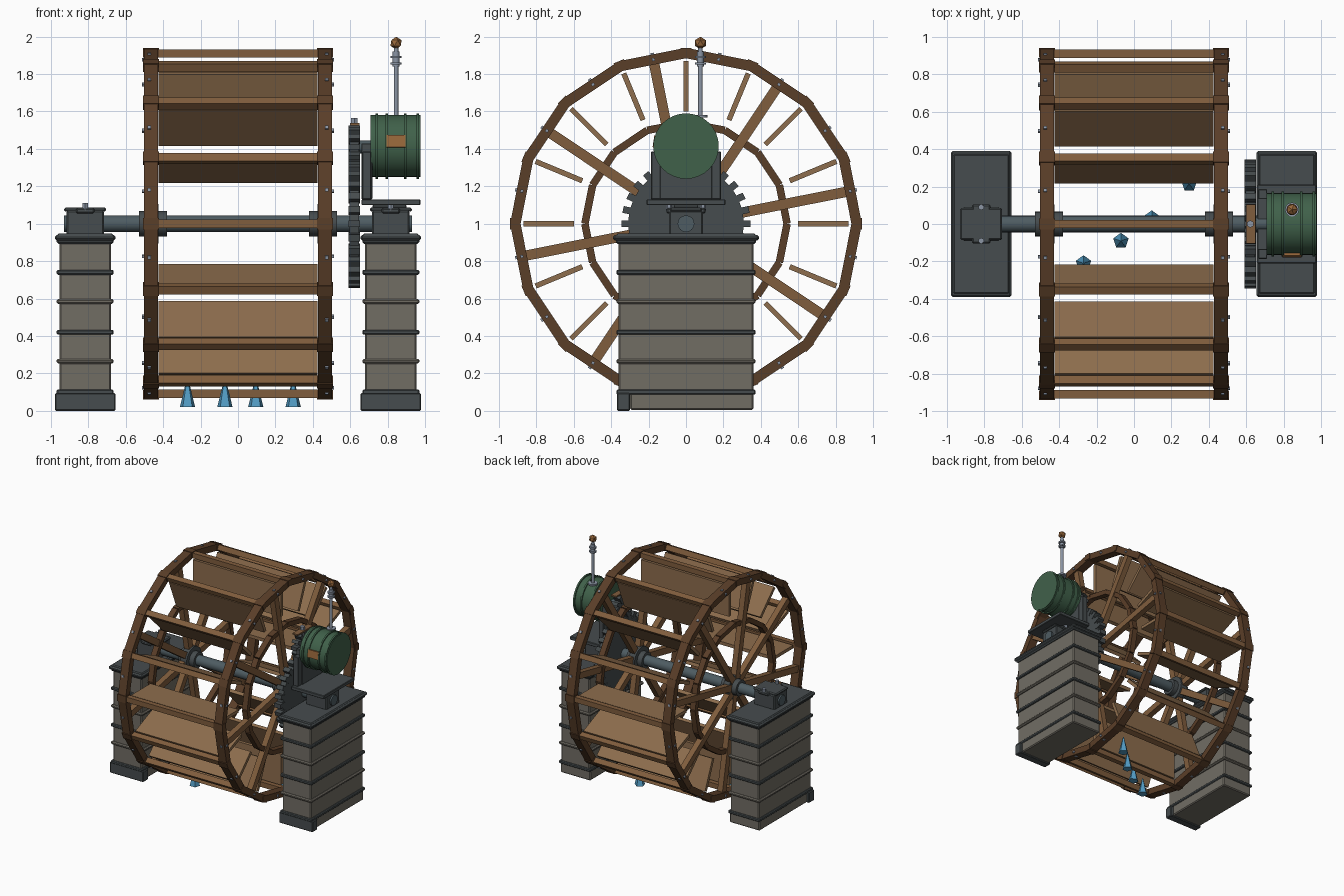
import bpy, bmesh, math
from mathutils import Matrix, Vector

cube = bpy.data.objects.get("Cube")
if cube:
    bpy.data.objects.remove(cube, do_unlink=True)


def material(name, r, g, b):
    lin = [((c / 255 + 0.055) / 1.055) ** 2.4 for c in (r, g, b)] + [1]
    m = bpy.data.materials.new(name)
    m.use_nodes = True
    m.diffuse_color = lin
    bsdf = m.node_tree.nodes["Principled BSDF"]
    bsdf.inputs["Base Color"].default_value = lin
    bsdf.inputs["Roughness"].default_value = 0.8
    return m


DARK_WOOD = material("dark wood", 90, 62, 40)
MID_WOOD = material("mid wood", 128, 93, 61)
PLANK = material("plank wood", 141, 109, 77)
STONE = material("stone", 113, 109, 100)
SLATE = material("slate", 70, 76, 78)
IRON = material("blue iron", 78, 92, 98)
GREEN = material("green paint", 64, 97, 74)
STEEL = material("steel", 140, 150, 165)
WATER = material("water blue", 82, 155, 195)
COPPER = material("copper", 150, 102, 58)

AXLE = Matrix.Translation((0, 0, 1))
ALONG_X = Matrix.Rotation(math.pi / 2, 4, 'Y')


def radial(angle, r, x, centre=AXLE):
    """Frame on a wheel: local y points outward, z along the rim."""
    return centre @ Matrix.Rotation(math.radians(angle), 4, 'X') @ Matrix.Translation((x, r, 0))


def box(bm, size, frame):
    if not isinstance(frame, Matrix):
        frame = Matrix.Translation(frame)
    bmesh.ops.create_cube(bm, size=1, matrix=frame @ Matrix.Diagonal((*size, 1)))


def span(bm, x, y, z):
    """Box from pairs of limits."""
    lim = (x, y, z)
    box(bm, [b - a for a, b in lim], Vector([(a + b) / 2 for a, b in lim]))


def rod(bm, r, length, at, along_x=True, sides=16, r2=None):
    turn = ALONG_X if along_x else Matrix()
    bmesh.ops.create_cone(bm, cap_ends=True, segments=sides, radius1=r, radius2=r if r2 is None else r2,
                          depth=length, matrix=Matrix.Translation(at) @ turn)


def finish(name, bm, mat, bevel=0.0, smooth=False):
    me = bpy.data.meshes.new(name)
    bm.to_mesh(me)
    bm.free()
    me.materials.append(mat)
    ob = bpy.data.objects.new(name, me)
    bpy.context.collection.objects.link(ob)
    if bevel:
        mod = ob.modifiers.new("bevel", 'BEVEL')
        mod.width, mod.segments = bevel, 1
    if smooth:
        bpy.ops.object.select_all(action='DESELECT')
        ob.select_set(True)
        bpy.context.view_layer.objects.active = ob
        bpy.ops.object.shade_smooth_by_angle(angle=math.radians(35))
    return ob


STEP = 22.5
HALF = STEP / 2
TAN = math.tan(math.radians(HALF))

# Wheel rims, spokes, hub and bolts on each side
for side, s in (("left", 1), ("right", -1)):
    outer, inner, spokes, bolts, hub = [bmesh.new() for _ in range(5)]
    for i in range(16):
        a = HALF + i * STEP
        box(outer, (0.075, 0.055, 2 * 0.895 * TAN), radial(a, 0.895, s * 0.465))
        box(inner, (0.05, 0.04, 2 * 0.53 * TAN), radial(a, 0.53, s * 0.455))
        box(bolts, (0.02, 0.016, 0.016), radial(a, 0.895, s * 0.503))
        box(bolts, (0.018, 0.012, 0.018), radial(a, 0.925, s * 0.475))
        if i % 2 == 0:
            box(spokes, (0.05, 0.8, 0.055), radial(a, 0.47, s * 0.464))
    rod(hub, 0.105, 0.06, (s * 0.455, 0, 1))
    rod(hub, 0.068, 0.15, (s * 0.455, 0, 1))
    finish(side + "_outer_rim", outer, DARK_WOOD)
    finish(side + "_inner_rim", inner, DARK_WOOD)
    finish(side + "_spokes", spokes, MID_WOOD)
    finish(side + "_rim_bolts", bolts, STEEL)
    finish(side + "_hub", hub, SLATE, smooth=True)

# Paddles and the crossbars that tie the rims
paddles, bars, plates = bmesh.new(), bmesh.new(), bmesh.new()
for i in range(16):
    a = i * STEP
    box(paddles, (0.85, 0.27, 0.028), radial(a, 0.735, 0))
    box(bars, (1.0, 0.045, 0.045), radial(a, 0.91, 0))
    for s in (-1, 1):
        box(plates, (0.085, 0.05, 0.06), radial(a, 0.915, s * 0.465))
finish("paddles", paddles, PLANK)
finish("crossbars", bars, MID_WOOD)
finish("rim_joints", plates, DARK_WOOD)

# Axle
bm = bmesh.new()
rod(bm, 0.045, 1.86, (0, 0, 1))
finish("axle", bm, IRON, smooth=True)

# Piers with stone courses, bands, caps and bearings
for side, s in (("left", 1), ("right", -1)):
    cx = s * 0.817
    stones, bands, cap, bearing, bolts = [bmesh.new() for _ in range(5)]
    span(stones, (cx - 0.145, cx + 0.145), (-0.3, 0.36), (0.005, 0.1))
    for i in range(5):
        z = 0.1 + i * 0.16
        box(stones, (0.275, 0.72, 0.158), (cx, 0, z + 0.08))
        target = stones if i % 2 else bands
        box(target, (0.305, 0.745, 0.026), (cx, 0, z + (0.005 if i % 2 else 0)))
    for x, y, z in ((0.325, 0.78, 0.03), (0.305, 0.75, 0.055)):
        box(cap, (x, y, z), (cx, 0, 0.925 if z < 0.04 else 0.92))
    span(bands, (cx - 0.162, cx + 0.162), (-0.37, -0.3), (0, 0.095))
    box(bearing, (0.2, 0.18, 0.13), (cx, 0, 1.005))
    box(bearing, (0.225, 0.17, 0.022), (cx, 0, 1.075))
    box(bearing, (0.1, 0.21, 0.03), (cx, 0, 1.07))
    for y in (-0.09, 0.09):
        rod(bolts, 0.016, 0.04, (cx, y, 1.09), along_x=False, sides=6)
    finish(side + "_pier_stones", stones, STONE, bevel=0.008)
    finish(side + "_pier_bands", bands, SLATE, bevel=0.006)
    finish(side + "_pier_cap", cap, SLATE, bevel=0.01)
    finish(side + "_bearing", bearing, SLATE, bevel=0.008)
    finish(side + "_bearing_bolts", bolts, STEEL)


# Drive gear and pinion
def gear(name, z, r, teeth):
    bm = bmesh.new()
    rod(bm, r - 0.035, 0.05, (0.622, 0, z), sides=teeth)
    for i in range(teeth):
        box(bm, (0.062, 0.06, 3 * r / teeth), radial(i * 360 / teeth, r - 0.03, 0.622, Matrix.Translation((0, 0, z))))
    finish(name, bm, SLATE)


gear("drive_gear", 1.0, 0.345, 28)
gear("pinion", 1.41, 0.115, 12)

# Pinion guard with its bolt
bm = bmesh.new()
box(bm, (0.05, 0.21, 0.012), (0.625, 0, 1.532))
finish("pinion_guard", bm, MID_WOOD)
bm = bmesh.new()
rod(bm, 0.02, 0.03, (0.622, 0, 1.55), along_x=False, sides=6)
finish("guard_bolt", bm, STEEL)

# Generator mount
bm = bmesh.new()
span(bm, (0.66, 0.975), (-0.21, 0.21), (1.1, 1.13))
span(bm, (0.665, 0.712), (-0.187, 0.187), (1.13, 1.385))
span(bm, (0.66, 0.718), (-0.14, 0.14), (1.13, 1.43))
span(bm, (0.72, 0.9), (-0.065, 0.065), (1.07, 1.1))
finish("generator_mount", bm, SLATE, bevel=0.004)
bm = bmesh.new()
rod(bm, 0.035, 0.14, (0.66, 0, 1.41))
finish("generator_shaft", bm, IRON, smooth=True)

# Generator drum with raised ribs
bm = bmesh.new()
rod(bm, 0.165, 0.265, (0.842, 0, 1.415), sides=32)
for x in (0.742, 0.795, 0.895, 0.962):
    rod(bm, 0.175, 0.014, (x, 0, 1.415), sides=32)
finish("generator_drum", bm, GREEN, smooth=True)
bm = bmesh.new()
box(bm, (0.1, 0.02, 0.065), Matrix.Translation((0.845, -0.164, 1.44)) @ Matrix.Rotation(-0.15, 4, 'X'))
finish("drum_plate", bm, COPPER)

# Mast with collars and a copper ball
bm = bmesh.new()
for r, lo, hi in ((0.012, 1.54, 1.96), (0.038, 1.568, 1.582), (0.03, 1.85, 1.862),
                  (0.03, 1.885, 1.897), (0.018, 1.84, 1.92)):
    rod(bm, r, hi - lo, (0.845, 0.077, (lo + hi) / 2), along_x=False, sides=12)
finish("mast", bm, STEEL, smooth=True)
bm = bmesh.new()
bmesh.ops.create_icosphere(bm, subdivisions=1, radius=0.034, matrix=Matrix.Translation((0.845, 0.077, 1.966)))
finish("mast_ball", bm, COPPER)

# Water drops under the wheel
bm = bmesh.new()
for x, y in ((-0.27, -0.21), (-0.07, -0.09), (0.095, 0.03), (0.295, 0.215)):
    rod(bm, 0.043, 0.15, (x, y, 0.095), along_x=False, sides=5, r2=0.004)
finish("water_drops", bm, WATER)
